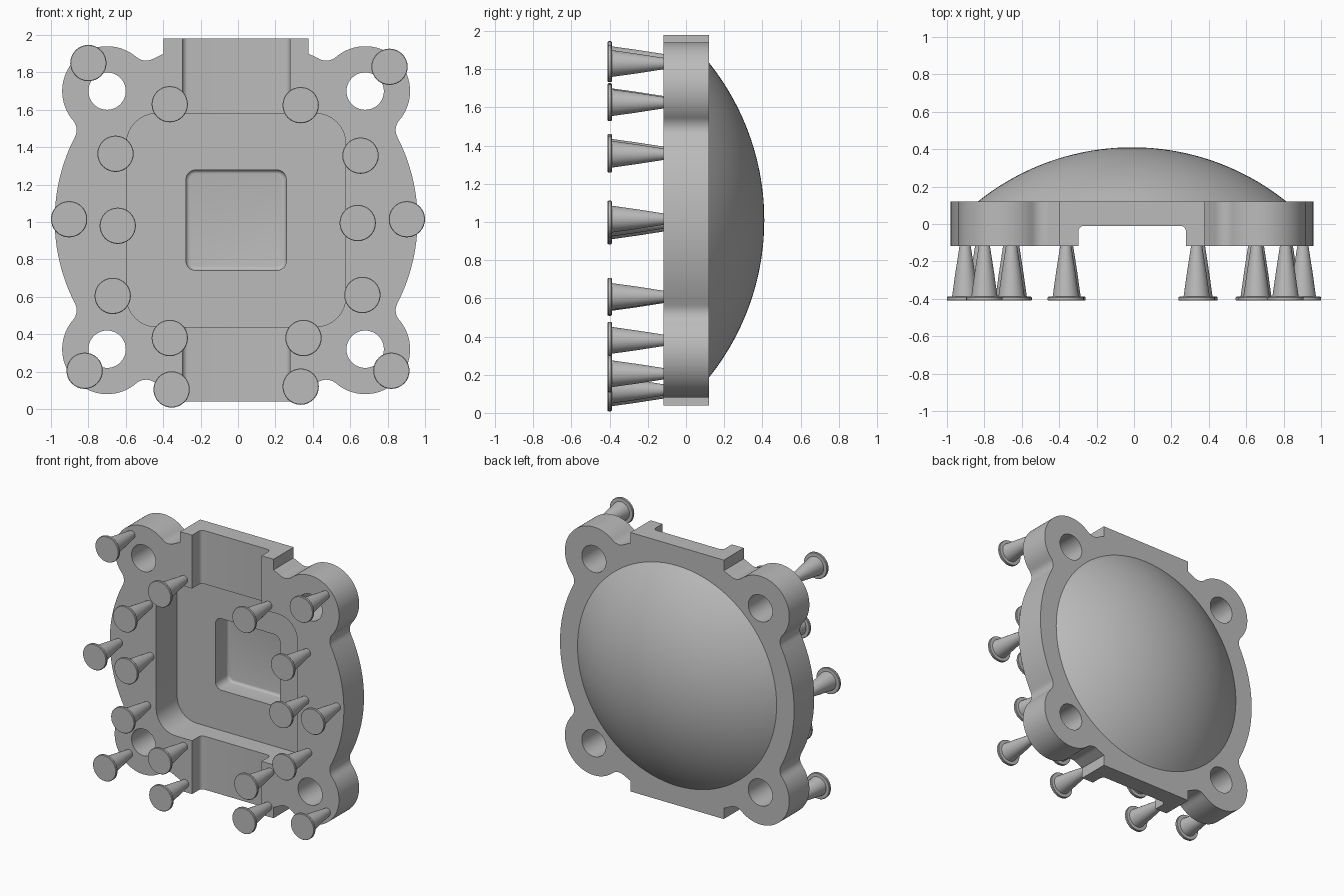
import bpy, bmesh
from math import sin, cos, pi, acos, atan2, sqrt, hypot

if "Cube" in bpy.data.objects:
    bpy.data.objects.remove(bpy.data.objects["Cube"])

CX, CZ = -0.01, 1.01           # plate centre
FRONT, BACK = -0.118, 0.12     # plate faces
R, LOBE, FILLET = 0.97, 0.24, 0.08
HOLE_AT, TAB = 0.69, 0.387

grey = bpy.data.materials.new("light_grey")
grey.use_nodes = True
grey.diffuse_color = (0.5, 0.5, 0.5, 1)
grey.node_tree.nodes["Principled BSDF"].inputs["Base Color"].default_value = (0.5, 0.5, 0.5, 1)


def finish(name, bm):
    bmesh.ops.recalc_face_normals(bm, faces=bm.faces)
    mesh = bpy.data.meshes.new(name)
    bm.to_mesh(mesh)
    bm.free()
    mesh.materials.append(grey)
    ob = bpy.data.objects.new(name, mesh)
    bpy.context.collection.objects.link(ob)
    return ob


def smooth(ob):
    bpy.ops.object.select_all(action="DESELECT")
    ob.select_set(True)
    bpy.context.view_layer.objects.active = ob
    bpy.ops.object.shade_smooth_by_angle(angle=pi / 6)


def arc(cx, cz, r, a0, a1, n):
    return [(cx + r * cos(a0 + (a1 - a0) * i / n), cz + r * sin(a0 + (a1 - a0) * i / n))
            for i in range(n + 1)]


def prism(name, outline, y0, y1, floor_round=0):
    """Extrude an outline in x and z from y0 to y1, rounding the y1 rim if asked."""
    bm = bmesh.new()
    face = bm.faces.new([bm.verts.new((CX + x, y0, CZ + z)) for x, z in outline])
    new = bmesh.ops.extrude_face_region(bm, geom=[face])["geom"]
    far = [v for v in new if isinstance(v, bmesh.types.BMVert)]
    for v in far:
        v.co.y = y1
    if floor_round:
        rim = [e for e in bm.edges if all(v in far for v in e.verts)]
        bmesh.ops.bevel(bm, geom=rim, offset=floor_round, segments=4, profile=0.5,
                        affect="EDGES")
    return finish(name, bm)


def rounded_rect(w, h, r, n=8):
    pts = []
    for k, (sx, sz) in enumerate([(1, 1), (-1, 1), (-1, -1), (1, -1)]):
        pts += arc(sx * (w - r), sz * (h - r), r, k * pi / 2, (k + 1) * pi / 2, n)
    return pts


def lathe(name, profile, x, z, n):
    """Spin (radius, y) points about a y-parallel axis."""
    bm = bmesh.new()
    rings = [[bm.verts.new((x + r * cos(2 * pi * i / n), y, z + r * sin(2 * pi * i / n)))
              for i in range(n)] for r, y in profile]
    for a, b in zip(rings, rings[1:]):
        for i in range(n):
            bm.faces.new((a[i], a[(i + 1) % n], b[(i + 1) % n], b[i]))
    bm.faces.new(rings[0])
    bm.faces.new(rings[-1])
    return finish(name, bm)


def boolean(ob, cutter, operation):
    mod = ob.modifiers.new(operation, "BOOLEAN")
    mod.operation, mod.solver, mod.object = operation, "EXACT", cutter
    bpy.context.view_layer.objects.active = ob
    bpy.ops.object.modifier_apply(modifier=mod.name)
    bpy.data.objects.remove(cutter)


# Plate outline: disc, filleted corner lobes and square tabs, one quadrant mirrored
d = hypot(HOLE_AT, HOLE_AT)
far = R + FILLET
a = pi / 4 - acos((far ** 2 + d ** 2 - (LOBE + FILLET) ** 2) / (2 * far * d))
fx, fz = far * cos(a), far * sin(a)
lobe_angle = atan2(fz - HOLE_AT, fx - HOLE_AT)
half = arc(0, 0, R, 0, a, 16)
half += arc(fx, fz, FILLET, pi + a, lobe_angle + pi, 8)[1:]
half += arc(HOLE_AT, HOLE_AT, LOBE, lobe_angle, pi / 4, 20)[1:]
quarter = half + [(z, x) for x, z in reversed(half[:-1])]
quarter = [p for p in quarter if p[0] > TAB + 0.005]
quarter += [(TAB, sqrt(R * R - TAB * TAB)), (TAB, R)]
top = quarter + [(-x, z) for x, z in reversed(quarter)]
outline = top + [(x, -z) for x, z in reversed(top[1:-1])]
plate = prism("mounting_plate", outline, FRONT, BACK)

# Shallow dome on the back
rim, apex = 0.825, 0.41
rise = apex - BACK
ball = (rim ** 2 + rise ** 2) / (2 * rise)
steps = 28
widest = acos((ball - apex + 0.05) / ball)
cap = [(ball * sin(t), apex - ball + ball * cos(t))
       for t in (widest * (1 - 0.995 * i / steps) for i in range(steps + 1))]
boolean(plate, lathe("dome", cap, CX, CZ, 96), "UNION")

# Channel, pocket, centre recess and bolt holes
w, floor, r = 0.288, -0.01, 0.03
slot = [(w, -0.3), (w, floor - r)] + arc(w - r, floor - r, r, 0, pi / 2, 5)[1:]
slot += [(-x, y) for x, y in reversed(slot)]
bm = bmesh.new()
ends = [[bm.verts.new((CX + x, y, z)) for x, y in slot] for z in (-0.2, 2.2)]
for i in range(len(slot)):
    j = (i + 1) % len(slot)
    bm.faces.new((ends[0][i], ends[0][j], ends[1][j], ends[1][i]))
for end in ends:
    bm.faces.new(end)
boolean(plate, finish("channel_cutter", bm), "DIFFERENCE")
boolean(plate, prism("pocket_cutter", rounded_rect(0.586, 0.57, 0.16), -0.3, 0.13), "DIFFERENCE")
boolean(plate, prism("recess_cutter", rounded_rect(0.268, 0.268, 0.05), -0.3, 0.28, 0.02),
        "DIFFERENCE")
for sx in (-1, 1):
    for sz in (-1, 1):
        hole = arc(sx * HOLE_AT, sz * HOLE_AT, 0.1, 0, 2 * pi, 40)[:-1]
        boolean(plate, prism("hole_cutter", hole, -0.4, 0.6), "DIFFERENCE")
smooth(plate)

# Tapered pins with flat heads on the front face
pin_profile = [(0.028, FRONT + 0.01), (0.03, FRONT), (0.052, -0.26), (0.066, -0.36),
               (0.07, -0.388), (0.094, -0.389), (0.097, -0.393), (0.097, -0.406), (0.094, -0.41)]
pins = [(-0.80, 1.85), (0.81, 1.83), (-0.365, 1.63), (0.335, 1.625), (-0.655, 1.365),
        (0.655, 1.355), (-0.903, 1.015), (-0.643, 0.98), (0.64, 0.995), (0.903, 1.015),
        (-0.67, 0.605), (0.665, 0.61), (-0.365, 0.38), (0.35, 0.38), (-0.355, 0.105),
        (0.335, 0.12), (-0.82, 0.205), (0.82, 0.205)]
for i, (x, z) in enumerate(pins):
    smooth(lathe("pin_%d" % (i + 1), pin_profile, x, z, 32))
